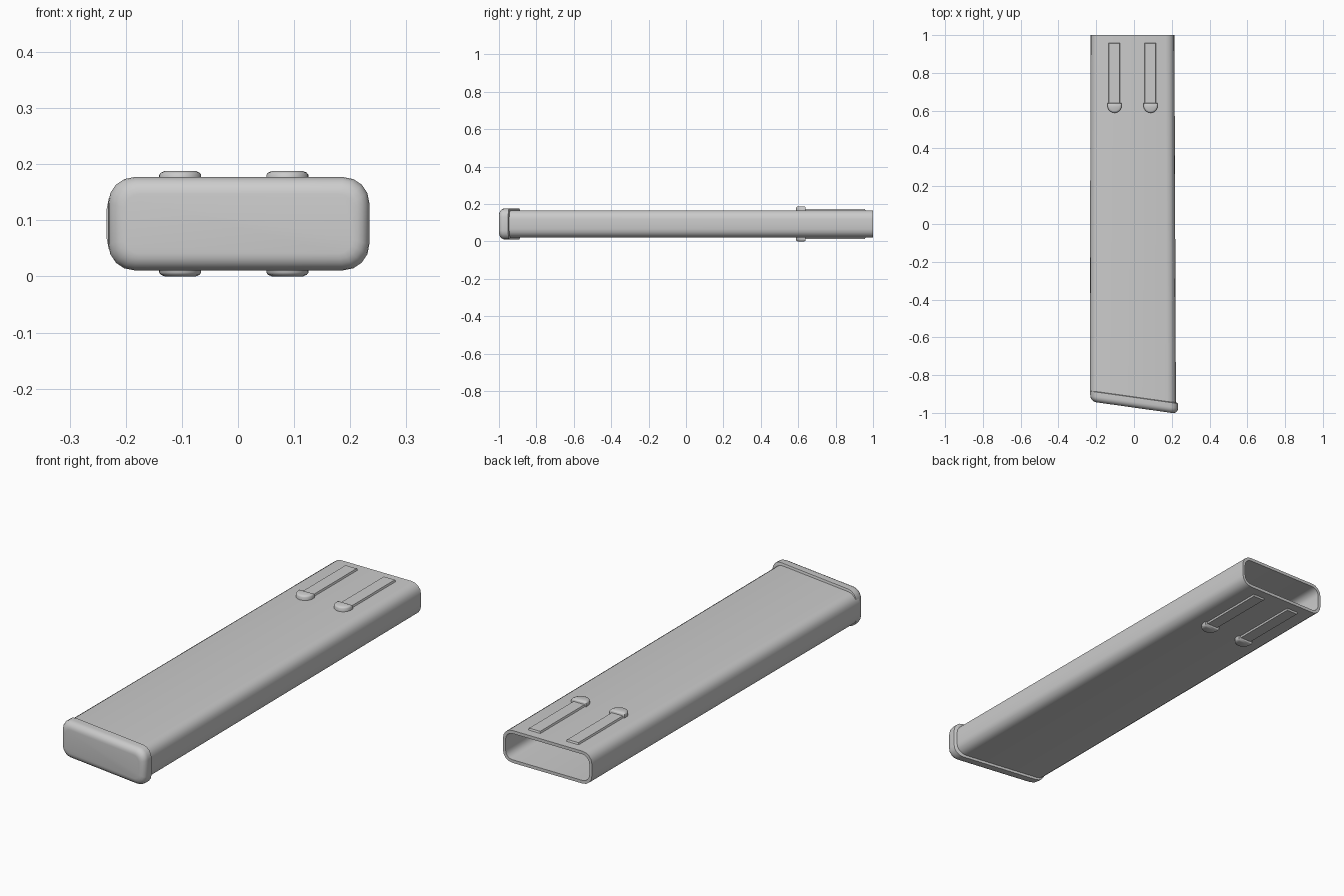
import bpy, bmesh, math

if "Cube" in bpy.data.objects:
    bpy.data.objects.remove(bpy.data.objects["Cube"])

MID = 0.094  # mirror plane height


def loft(name, loops, cap_start=True, cap_end=True, angle=40):
    """Skin a list of equal-length point loops into one object."""
    bm = bmesh.new()
    rings = [[bm.verts.new(p) for p in loop] for loop in loops]
    n = len(rings[0])
    for a, b in zip(rings, rings[1:]):
        for i in range(n):
            j = (i + 1) % n
            bm.faces.new((a[i], a[j], b[j], b[i]))
    if cap_start:
        bm.faces.new(rings[0])
    if cap_end:
        bm.faces.new(rings[-1])
    bmesh.ops.recalc_face_normals(bm, faces=bm.faces)
    mesh = bpy.data.meshes.new(name)
    bm.to_mesh(mesh)
    bm.free()
    obj = bpy.data.objects.new(name, mesh)
    bpy.context.collection.objects.link(obj)
    bpy.ops.object.select_all(action='DESELECT')
    obj.select_set(True)
    bpy.context.view_layer.objects.active = obj
    bpy.ops.object.shade_smooth_by_angle(angle=math.radians(angle))
    return obj


def section(x0, x1, half_h, r, y_at, seg=4):
    """Rounded rectangle in xz; y_at gives y for each x."""
    pts = []
    for cx, cz, start in ((x1 - r, half_h - r, 0), (x0 + r, half_h - r, 90),
                          (x0 + r, r - half_h, 180), (x1 - r, r - half_h, 270)):
        for k in range(seg + 1):
            a = math.radians(start + 90 * k / seg)
            x, z = cx + r * math.cos(a), cz + r * math.sin(a)
            pts.append((x, y_at(x), MID + z))
    return pts


def slant(offset):
    return lambda x: -0.972 - 0.141 * x + offset


def flat(y):
    return lambda x: y


# Hollow sleeve, open at the back and slightly tapered
loft("sleeve", [
    section(-0.234, 0.222, 0.073, 0.046, slant(0.035)),
    section(-0.230, 0.214, 0.073, 0.046, flat(1.0)),
    section(-0.217, 0.201, 0.059, 0.034, flat(1.0)),
    section(-0.219, 0.207, 0.059, 0.034, slant(0.07)),
])

# Slanted end cap with a rounded nose and a small lip over the sleeve
cap_loops = [section(-0.226, 0.228, 0.070, 0.044, slant(0.058)),
             section(-0.231, 0.234, 0.083, 0.046, slant(0.054))]
for k in range(6):
    a = math.radians(90 * k / 5)
    d = 0.03 * (1 - math.cos(a))
    cap_loops.append(section(-0.231 + d, 0.234 - d, 0.083 - d, 0.046 - d * 0.7,
                             slant(0.03 - 0.03 * math.sin(a))))
loft("end_cap", cap_loops)


def d_loop(cx, inset, z):
    """Half-round outline with its flat side to the back."""
    r = 0.0375 - inset
    pts = [(cx + r * math.cos(a), 0.626 + r * math.sin(a), z)
           for a in (math.radians(180 + 180 * k / 14) for k in range(15))]
    return pts + [(cx + r, 0.64 - inset, z), (cx - r, 0.64 - inset, z)]


def strip_loop(x0, x1, inset, z):
    return [(x0 + inset, 0.62, z), (x1 - inset, 0.62, z),
            (x1 - inset, 0.96 - inset, z), (x0 + inset, 0.96 - inset, z)]


# Locking tongues with half-round catches, on both faces
for side, s in (("top", 1), ("bottom", -1)):
    for hand, cx in (("left", -0.103), ("right", 0.088)):
        loft(f"{side}_{hand}_tongue", [
            strip_loop(cx - 0.033, cx + 0.030, 0, MID + s * 0.070),
            strip_loop(cx - 0.033, cx + 0.030, 0.004, MID + s * 0.081)])
        loft(f"{side}_{hand}_catch", [
            d_loop(cx, 0, MID + s * 0.070),
            d_loop(cx, 0, MID + s * 0.087),
            d_loop(cx, 0.003, MID + s * 0.091),
            d_loop(cx, 0.010, MID + s * 0.094)])
